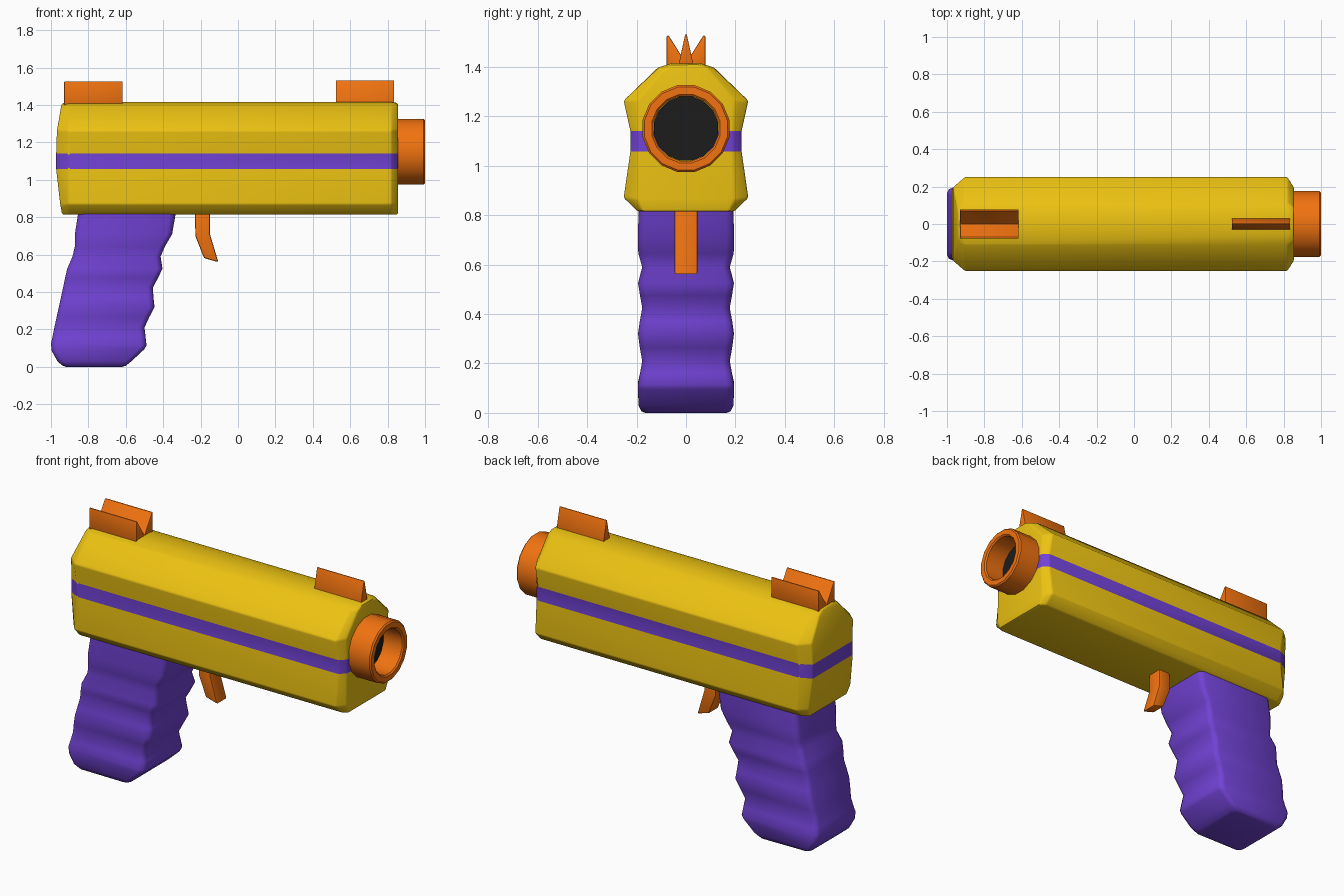
import bpy, bmesh, math

if "Cube" in bpy.data.objects:
    bpy.data.objects.remove(bpy.data.objects["Cube"])

def material(name, rgb):
    m = bpy.data.materials.new(name)
    m.diffuse_color = (*rgb, 1)
    m.use_nodes = True
    m.node_tree.nodes["Principled BSDF"].inputs["Base Color"].default_value = m.diffuse_color
    return m

YELLOW = material("yellow", (0.84, 0.54, 0.006))
PURPLE = material("purple", (0.165, 0.055, 0.66))
ORANGE = material("orange", (0.88, 0.17, 0.005))
BLACK = material("black", (0.012, 0.012, 0.012))

def make(name, verts, faces, mats, bevel=0.0, picks=None, angle=30):
    me = bpy.data.meshes.new(name)
    me.from_pydata(verts, [], faces)
    for m in mats:
        me.materials.append(m)
    for i in picks or []:
        me.polygons[i].material_index = 1
    bm = bmesh.new()
    bm.from_mesh(me)
    bmesh.ops.recalc_face_normals(bm, faces=bm.faces)
    if bevel:
        sharp = [e for e in bm.edges if e.is_manifold and e.calc_face_angle() > math.radians(28)]
        bmesh.ops.bevel(bm, geom=sharp, offset=bevel, segments=2, profile=0.5,
                        affect='EDGES', clamp_overlap=True, material=-1)
    bm.to_mesh(me)
    bm.free()
    ob = bpy.data.objects.new(name, me)
    bpy.context.collection.objects.link(ob)
    bpy.ops.object.select_all(action='DESELECT')
    ob.select_set(True)
    bpy.context.view_layer.objects.active = ob
    bpy.ops.object.shade_smooth_by_angle(angle=math.radians(angle))
    return ob

def loft_faces(rings, n, caps=True):
    f = [(r * n + i, r * n + (i + 1) % n, (r + 1) * n + (i + 1) % n, (r + 1) * n + i)
         for r in range(rings - 1) for i in range(n)]
    if caps:
        f += [tuple(range(n)), tuple(range((rings - 1) * n, rings * n))]
    return f

def prism(name, profile, a, b, place, mat, bevel):
    n = len(profile)
    verts = [place(p, q, t) for t in (a, b) for p, q in profile]
    return make(name, verts, loft_faces(2, n), [mat], bevel)

# Body: half outline (y, z) lofted along x with tapered ends
full = [(.195, .815), (.252, .87), (.225, 1.057), (.225, 1.14), (.252, 1.263), (.113, 1.397), (.055, 1.415)]
end = [(.175, .815), (.195, .865), (.19, 1.057), (.19, 1.14), (.195, 1.265), (.09, 1.39), (.05, 1.41)]
back_x = [-.94, -.95, -.972, -.972, -.968, -.946, -.94]
k = len(full)
rings = [(end, back_x), (full, [-.905] * k), (full, [.82] * k), (end, [.855] * k)]
verts = []
for pts, xs in rings:
    half = [(x, y, z) for (y, z), x in zip(pts, xs)]
    verts += half + [(x, -y, z) for x, y, z in reversed(half)]
n = 2 * k
faces = loft_faces(4, n, caps=False)
stripe = [r * n + i for r in range(3) for i in (2, n - 4)]
for base in (0, 3 * n):
    for i in range(k - 1):
        if i == 2:
            stripe.append(len(faces))
        faces.append((base + i, base + i + 1, base + n - 2 - i, base + n - 1 - i))
make("body", verts, faces, [YELLOW, PURPLE], 0.008, stripe)

# Grip: stacked chamfered rectangles (z front, x front, z back, x back, half width)
levels = [(.84, -.33, .84, -.852, .192), (.71, -.352, .71, -.872, .194), (.645, -.39, .645, -.872, .193),
          (.59, -.414, .59, -.885, .177), (.525, -.404, .525, -.913, .194), (.475, -.428, .475, -.925, .186),
          (.425, -.455, .425, -.935, .177), (.37, -.452, .37, -.947, .187), (.32, -.446, .32, -.958, .194),
          (.265, -.475, .265, -.97, .187), (.21, -.50, .21, -.982, .177), (.16, -.494, .16, -.992, .186),
          (.115, -.489, .125, -1.0, .194), (.095, -.50, .085, -.996, .194), (.03, -.57, .03, -.965, .192),
          (.006, -.60, .008, -.94, .18), (0, -.62, 0, -.92, .165)]
verts = []
c = .03
for zf, xf, zb, xb, w in levels:
    verts += [(xf, w - c, zf), (xf - .009, w - .009, zf), (xf - c, w, zf),
              (xb + c, w, zb), (xb + .009, w - .009, zb), (xb, w - c, zb)]
    verts += [(x, -y, z) for x, y, z in reversed(verts[-6:])]
make("grip", verts, loft_faces(len(levels), 12), [PURPLE], angle=50)

# Trigger
prism("trigger", [(-.23, .84), (-.15, .84), (-.15, .71), (-.105, .56), (-.182, .582), (-.228, .70)],
      -.047, .047, lambda p, q, t: (p, t, q), ORANGE, 0.008)

# Sights
along_x = lambda p, q, t: (t, p, q)
prism("rear_sight", [(-.078, 1.39), (.078, 1.39), (.078, 1.526), (.07, 1.526), (0, 1.415), (-.07, 1.526), (-.078, 1.526)],
      -.93, -.617, along_x, ORANGE, 0.004)
prism("front_sight", [(-.032, 1.40), (.032, 1.40), (.003, 1.531), (-.003, 1.531)],
      .524, .835, along_x, ORANGE, 0.002)

# Muzzle ring and dark bore, turned around the barrel axis
SIDES, ZC = 16, 1.15
def turned(x, r):
    return [(x, r * math.cos(math.tau * (i + .5) / SIDES), ZC + r * math.sin(math.tau * (i + .5) / SIDES))
            for i in range(SIDES)]

profile = [(.82, .179), (.992, .179), (1.0, .171), (1.0, .141), (.992, .133), (.86, .133)]
verts = [v for x, r in profile for v in turned(x, r)]
make("muzzle", verts, loft_faces(len(profile), SIDES, caps=False), [ORANGE])
make("bore", turned(.84, .132) + turned(.87, .132), loft_faces(2, SIDES), [BLACK])
